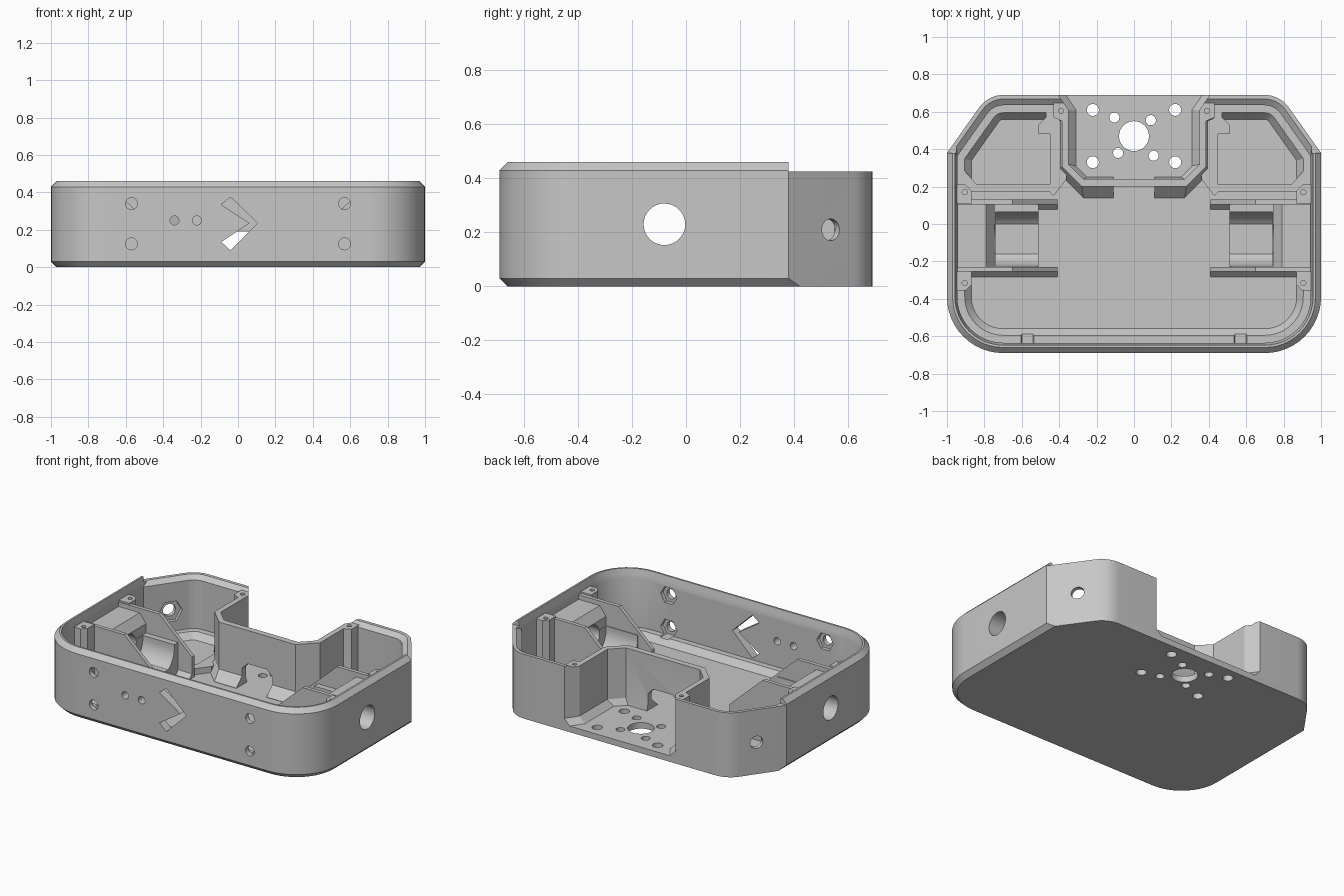
import bpy, bmesh, math
from mathutils import Vector

if "Cube" in bpy.data.objects:
    bpy.data.objects.remove(bpy.data.objects["Cube"], do_unlink=True)

grey = bpy.data.materials.new("plain grey")
grey.use_nodes = True
grey.diffuse_color = (0.57, 0.57, 0.57, 1)
grey.node_tree.nodes["Principled BSDF"].inputs["Base Color"].default_value = grey.diffuse_color

FLOOR, STEP, LIP, POST_TOP = 0.04, 0.08, 0.4, 0.41
WALL = 0.055
HOLE_Y, HOLE_Z = -0.08, 0.23
SLANT = Vector((0.24, 0.17)).normalized()


def loft(name, rings):
    """Closed solid through rings of equal length."""
    bm = bmesh.new()
    loops = [[bm.verts.new(p) for p in ring] for ring in rings]
    n = len(loops[0])
    for a, b in zip(loops, loops[1:]):
        for i in range(n):
            bm.faces.new((a[i], a[(i + 1) % n], b[(i + 1) % n], b[i]))
    bm.faces.new(loops[0][::-1])
    bm.faces.new(loops[-1])
    bmesh.ops.recalc_face_normals(bm, faces=bm.faces)
    mesh = bpy.data.meshes.new(name)
    bm.to_mesh(mesh)
    bm.free()
    mesh.materials.append(grey)
    ob = bpy.data.objects.new(name, mesh)
    bpy.context.collection.objects.link(ob)
    return ob


def layers(name, steps):
    """Loft upwards through (height, flat outline) pairs."""
    return loft(name, [[(x, y, z) for x, y in pts] for z, pts in steps])


def prism(name, pts, axis, a, b):
    place = {"x": lambda p, t: (t, p[0], p[1]),
             "y": lambda p, t: (p[0], t, p[1]),
             "z": lambda p, t: (p[0], p[1], t)}[axis]
    return loft(name, [[place(p, t) for p in pts] for t in (a, b)])


def box(x0, x1, y0, y1):
    return [(x0, y0), (x1, y0), (x1, y1), (x0, y1)]


def rod(start, end, r, sides=32):
    start, end = Vector(start), Vector(end)
    turn = (end - start).to_track_quat("Z", "Y")
    ring = [turn @ Vector((r * math.cos(t), r * math.sin(t), 0))
            for t in (2 * math.pi * i / sides for i in range(sides))]
    return loft("cutter", [[c + p for p in ring] for c in (start, end)])


def activate(ob):
    bpy.ops.object.select_all(action="DESELECT")
    ob.select_set(True)
    bpy.context.view_layer.objects.active = ob


def cut(ob, cutter):
    mod = ob.modifiers.new("cut", "BOOLEAN")
    mod.operation, mod.solver, mod.object = "DIFFERENCE", "EXACT", cutter
    activate(ob)
    bpy.ops.object.modifier_apply(modifier=mod.name)
    bpy.data.objects.remove(cutter, do_unlink=True)


def both_sides(ob):
    activate(ob)
    ob.modifiers.new("mirror", "MIRROR")
    bpy.ops.object.modifier_apply(modifier="mirror")


def mirrored(half):
    return half + [(-x, y) for x, y in reversed(half)]


def outline(side, rear):
    """Case outline, inset at the front and sides, and at the rear."""
    r1, r2 = max(0.3 - side, 0.03), max(0.16 - rear, 0.03)
    d = SLANT.dot(Vector((1, 0.38))) - rear
    x, cy = 1 - side, 0.69 - rear - r2
    cx = (d - r2 - SLANT.y * cy) / SLANT.x
    half = []
    for i in range(13):
        t = math.radians(-90 + 7.5 * i)
        half.append((x - r1 + r1 * math.cos(t), side - 0.69 + r1 + r1 * math.sin(t)))
    half.append((x, (d - SLANT.x * x) / SLANT.y))
    t0 = math.atan2(SLANT.y, SLANT.x)
    for i in range(9):
        t = t0 + (math.pi / 2 - t0) * i / 8
        half.append((cx + r2 * math.cos(t), cy + r2 * math.sin(t)))
    return mirrored(half)


def inset(d):
    return outline(d, d)


# Case shell: bevelled solid, lower rear rim, bevelled lip, cavity with a low step
case = layers("case_shell", [(0, outline(0.03, 0)), (0.03, inset(0)),
                             (0.43, inset(0)), (0.46, outline(0.03, 0))])
cut(case, prism("cutter", box(-2, 2, 0.38, 1), "z", 0.425, 1))
cut(case, layers("cutter", [(LIP, inset(WALL)), (0.425, outline(0.05, 0.022)),
                            (0.47, outline(0.04, 0.015))]))
cut(case, layers("cutter", [(FLOOR, inset(0.13)), (STEP, inset(0.095)),
                            (STEP, inset(WALL)), (0.6, inset(WALL))]))


# Rear bay opening, flared between floor (0) and wall (1)
def bay_opening(k):
    return mirrored([(0.25 + 0.02 * k, 0.25 - 0.01 * k), (0.31 + 0.04 * k, 0.31 + 0.01 * k),
                     (0.31 + 0.04 * k, 0.61), (0.365 + 0.04 * k, 0.69),
                     (0.365 + 0.04 * k, 0.8)])


cut(case, layers("cutter", [(FLOOR, bay_opening(0)), (STEP, bay_opening(1)),
                            (0.6, bay_opening(1))]))

# Floor holes: shaft, four corner screws, four inner screws
cut(case, rod((0, 0.47, -1), (0, 0.47, 0.3), 0.08))
for sx in (-1, 1):
    for y in (0.33, 0.61):
        cut(case, rod((sx * 0.22, y, -1), (sx * 0.22, y, 0.3), 0.032))
for x, y in ((-0.105, 0.57), (0.09, 0.555), (-0.085, 0.38), (0.105, 0.365)):
    cut(case, rod((x, y, -1), (x, y, 0.3), 0.027))

# Front screw holes with hexagonal nut seats, and two small holes
for x in (-0.57, 0.57):
    for z in (0.125, 0.34):
        cut(case, rod((x, -1, z), (x, -0.5, z), 0.032))
        cut(case, rod((x, -0.66, z), (x, -0.5, z), 0.06, 6))
for x in (-0.34, -0.22):
    cut(case, rod((x, -1, 0.25), (x, -0.5, 0.25), 0.024))

# Front chevron slot
chevron = [(-0.04, 0.375), (0.105, 0.235), (-0.04, 0.09), (-0.09, 0.135),
           (0.062, 0.235), (-0.09, 0.335)]
cut(case, prism("cutter", chevron, "y", -1, -0.5))

# Side holes and slanted corner holes with nut seats
cut(case, rod((-1.2, HOLE_Y, HOLE_Z), (1.2, HOLE_Y, HOLE_Z), 0.077))
for sx in (-1, 1):
    mid = Vector((sx * 0.89, 0.536, 0.21))
    out = Vector((sx * SLANT.x, SLANT.y, 0))
    cut(case, rod(mid - out * 0.2, mid + out * 0.1, 0.04))
    cut(case, rod(mid - out * 0.2, mid - out * 0.03, 0.075, 6))


# Bay wall, flared between top (0) and foot (1), with rear posts
def bay_outer(k):
    return mirrored([(0.28 - 0.01 * k, 0.2 - 0.06 * k), (0.385 + 0.025 * k, 0.305 - 0.025 * k),
                     (0.385 + 0.025 * k, 0.55), (0.43, 0.57), (0.43, 0.685)])


bay = layers("bay_wall", [(0.02, bay_outer(1)), (0.042, bay_outer(1)),
                          (0.1, bay_outer(0)), (POST_TOP, bay_outer(0))])
cut(bay, layers("cutter", [(-0.1, bay_opening(0)), (FLOOR, bay_opening(0)),
                           (STEP, bay_opening(1)), (0.6, bay_opening(1))]))
window = mirrored([(0.11, 0), (0.11, 0.15), (0.07, 0.19)])
cut(bay, prism("cutter", window, "y", 0, 0.3))
for x in (-0.39, 0.39):
    cut(bay, rod((x, 0.605, 0.3), (x, 0.605, 0.5), 0.014, 16))

# Gusset fins with a bevelled foot
fin_profile = [(0.96, 0.02), (0.96, LIP), (0.65, LIP), (0.41, 0.18), (0.41, 0.02)]
fins = []
for name, y0, y1 in (("front_fin", -0.255, -0.23), ("rear_fin", 0.105, 0.13)):
    fins.append(prism(name + "s", fin_profile, "y", y0, y1))
    foot = [(y0 - 0.03, 0.038), (y0 + 0.01, 0.08), (y0 + 0.01, 0.02)]
    fins.append(prism(name + "_feet", foot, "x", 0.41, 0.93))
for fin in fins:
    both_sides(fin)

# Cradles between the fins: a round trough with a flat bottom
cradle = prism("cradles", [(0.96, 0.02), (0.96, 0.37), (0.79, 0.37), (0.745, 0.31),
                           (0.745, 0.25), (0.51, 0.25), (0.51, 0.02)], "y", -0.24, 0.11)
trough = []
for i in range(33):
    t = math.pi * (1 + i / 32)
    trough.append((HOLE_Y + 0.145 * math.cos(t), max(0.11, HOLE_Z + 0.145 * math.sin(t))))
trough += [(HOLE_Y + 0.145, 0.3), (HOLE_Y - 0.145, 0.3)]
cut(cradle, prism("cutter", trough, "x", 0.4, 0.74))
cut(cradle, rod((0.4, HOLE_Y, HOLE_Z), (1.2, HOLE_Y, HOLE_Z), 0.077))
both_sides(cradle)

# Lid screw posts on the side walls
posts = []
for name, y, s in (("rear_posts", 0.17, 1), ("front_posts", -0.315, -1)):
    shape = [(0.95, y - s * 0.06), (0.87, y - s * 0.06), (0.87, y + s * 0.01),
             (0.9, y + s * 0.04), (0.95, y + s * 0.04)]
    post = prism(name, shape, "z", 0.02, POST_TOP)
    cut(post, rod((0.905, y, 0.3), (0.905, y, 0.5), 0.014, 16))
    both_sides(post)
    posts.append(post)

# Low raised border around the rear corner pockets
border = [(0.36, 0.24), (0.43, 0.15), (0.45, 0.17), (0.92, 0.17), (0.92, 0.3),
          (0.84, 0.21), (0.45, 0.21), (0.45, 0.48), (0.51, 0.48), (0.51, 0.53),
          (0.47, 0.57), (0.47, 0.61), (0.4, 0.61), (0.36, 0.5)]
ridge = prism("pocket_borders", border, "z", 0.02, STEP)
both_sides(ridge)

for ob in [case, bay, cradle, ridge] + fins + posts:
    activate(ob)
    bpy.ops.object.shade_smooth_by_angle(angle=math.radians(20))
